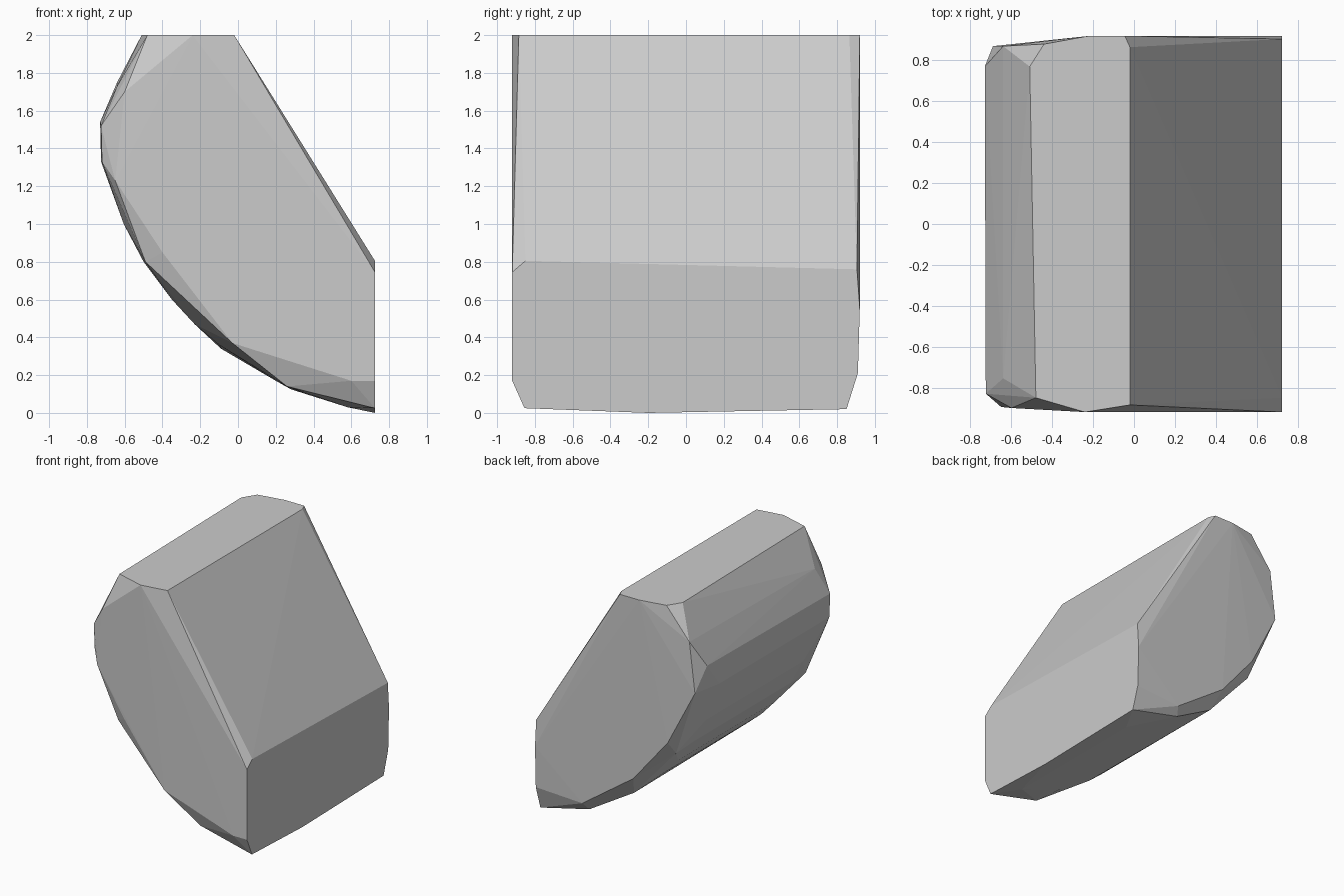
import bpy, bmesh

if "Cube" in bpy.data.objects:
    bpy.data.objects.remove(bpy.data.objects["Cube"])

# One plain grey for the whole stone
stone = bpy.data.materials.new("stone grey")
stone.diffuse_color = (0.6, 0.6, 0.6, 1)
stone.use_nodes = True
stone.node_tree.nodes["Principled BSDF"].inputs["Base Color"].default_value = stone.diffuse_color

# Flat top rim
top = [(-.02, -.885), (-.24, -.92), (-.48, -.85), (-.51, .77),
       (-.44, .88), (-.22, .92), (-.045, .92), (-.02, .865)]
points = [(x, y, 2) for x, y in top]

# Upright cut face on the right
cut = [(-.92, .17), (-.855, .025), (-.2, 0), (.85, .02), (.91, .21),
       (.92, .55), (.905, .76), (-.85, .805), (-.92, .745)]
points += [(.725, y, z) for y, z in cut]

# Front chipped corners
points += [(-.64, -.755, 1.73), (-.60, -.90, 1.70), (-.725, -.83, 1.52),
           (-.65, -.895, 1.23), (-.40, -.90, .85), (-.03, -.91, .37),
           (.60, -.92, .17), (-.72, -.83, 1.33), (-.49, -.85, .80),
           (.26, -.86, .14)]

# Back chipped corners
points += [(-.64, .87, 1.75), (-.73, .77, 1.54), (-.69, .87, 1.34),
           (-.45, .88, .875), (-.145, .89, .505), (.31, .90, .185),
           (.28, .85, .125), (-.09, .80, .34), (-.47, .80, .765)]

# Rounded underside running front to back
under = [(-.725, 1.33), (-.70, 1.26), (-.605, 1.0), (-.50, .80), (-.35, .60),
         (-.23, .47), (-.10, .36), (.20, .17), (.36, .10), (.58, .03)]
points += [(x, y, z) for x, z in under for y in (-.65, .6)]

# Wrap the corner points into a faceted solid
bm = bmesh.new()
for p in points:
    bm.verts.new(p)
hull = bmesh.ops.convex_hull(bm, input=bm.verts[:])
loose = {g for g in hull["geom_interior"] + hull["geom_unused"]
         if isinstance(g, bmesh.types.BMVert)}
bmesh.ops.delete(bm, geom=list(loose), context='VERTS')
bmesh.ops.dissolve_limit(bm, angle_limit=0.01, verts=bm.verts[:], edges=bm.edges[:])
bmesh.ops.recalc_face_normals(bm, faces=bm.faces[:])

mesh = bpy.data.meshes.new("boulder")
bm.to_mesh(mesh)
bm.free()
mesh.materials.append(stone)
bpy.context.collection.objects.link(bpy.data.objects.new("boulder", mesh))
